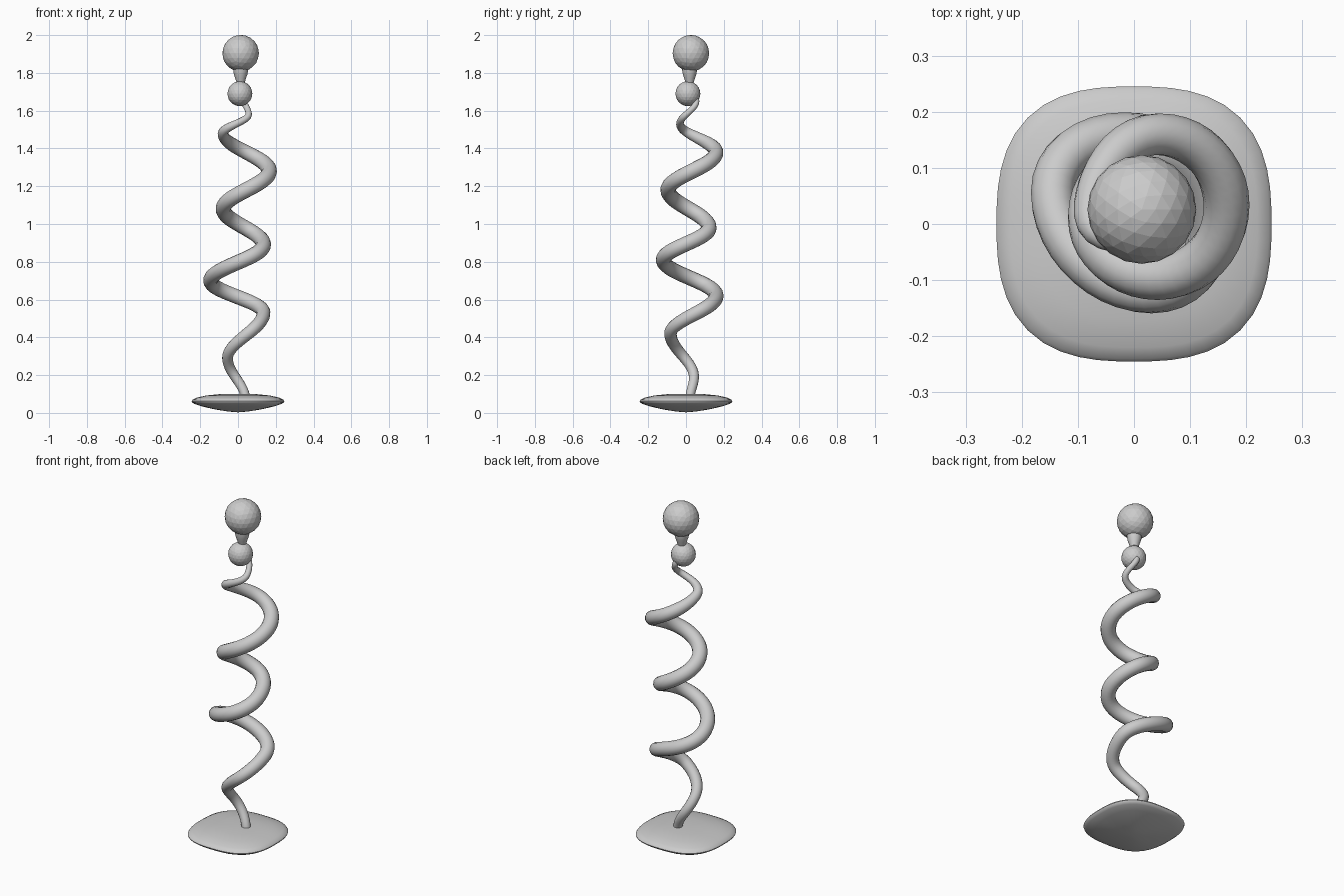
import bpy, bmesh, math

if "Cube" in bpy.data.objects:
    bpy.data.objects.remove(bpy.data.objects["Cube"])


def mesh_object(name, bm, smooth=None):
    bmesh.ops.recalc_face_normals(bm, faces=bm.faces[:])
    me = bpy.data.meshes.new(name)
    bm.to_mesh(me)
    bm.free()
    ob = bpy.data.objects.new(name, me)
    bpy.context.collection.objects.link(ob)
    if smooth:
        bpy.ops.object.select_all(action='DESELECT')
        ob.select_set(True)
        bpy.context.view_layer.objects.active = ob
        bpy.ops.object.shade_smooth_by_angle(angle=math.radians(smooth))
    return ob


def lathe(name, profile, centre, sides, power=2.0, smooth=40):
    """Stack of superellipse rings from (radius, z) pairs; zero radius closes the end."""
    bm = bmesh.new()
    rings = []
    for r, z in profile:
        if r == 0:
            rings.append([bm.verts.new((centre[0], centre[1], z))] * sides)
            continue
        ring = []
        for i in range(sides):
            a = 2 * math.pi * i / sides
            c, s = math.cos(a), math.sin(a)
            k = r / (abs(c) ** power + abs(s) ** power) ** (1 / power)
            ring.append(bm.verts.new((centre[0] + k * c, centre[1] + k * s, z)))
        rings.append(ring)
    for lo, hi in zip(rings, rings[1:]):
        for i in range(sides):
            j = (i + 1) % sides
            bm.faces.new(list(dict.fromkeys((lo[i], lo[j], hi[j], hi[i]))))
    return mesh_object(name, bm, smooth)


def ball(name, centre, radius):
    bm = bmesh.new()
    bmesh.ops.create_icosphere(bm, subdivisions=3, radius=radius)
    bmesh.ops.translate(bm, verts=bm.verts[:], vec=centre)
    return mesh_object(name, bm)


def sample(keys, z, ease=True):
    """Interpolate (z, value) keys, eased so each key is a turning point."""
    for (z0, v0), (z1, v1) in zip(keys, keys[1:]):
        if z <= z1:
            t = max(0.0, (z - z0) / (z1 - z0))
            if ease:
                t = 0.5 - 0.5 * math.cos(math.pi * t)
            return v0 + (v1 - v0) * t
    return keys[-1][1]


# Cushion-shaped base
lathe("base", [(0, 0.003), (0.05, 0.007), (0.12, 0.018), (0.19, 0.034), (0.23, 0.047),
               (0.243, 0.056), (0.245, 0.062), (0.24, 0.07), (0.22, 0.08), (0.17, 0.092),
               (0.1, 0.099), (0, 0.1)], (0, 0), 48, power=2.7)

# Spiral stem: turning points seen from the front (x) and from the side (y)
xs = [(0.07, 0.04), (0.29, -0.055), (0.53, 0.135), (0.70, -0.145), (0.89, 0.135),
      (1.08, -0.078), (1.28, 0.165), (1.48, -0.08), (1.58, 0.057), (1.67, 0.025)]
ys = [(0.07, 0.02), (0.19, 0.042), (0.42, -0.082), (0.62, 0.16), (0.81, -0.12),
      (0.98, 0.122), (1.18, -0.095), (1.38, 0.16), (1.53, -0.032), (1.65, 0.055), (1.67, 0.05)]
rs = [(0.07, 0.024), (0.3, 0.029), (0.6, 0.039), (1.3, 0.041), (1.42, 0.036),
      (1.53, 0.02), (1.6, 0.016), (1.67, 0.016)]
n = 161
curve = bpy.data.curves.new("spiral_stem", 'CURVE')
curve.dimensions = '3D'
curve.bevel_depth = 1.0
curve.bevel_resolution = 5
curve.use_fill_caps = True
spline = curve.splines.new('POLY')
spline.points.add(n - 1)
for i, p in enumerate(spline.points):
    z = 0.07 + 1.6 * i / (n - 1)
    p.co = (sample(xs, z), sample(ys, z), z, 1)
    p.radius = sample(rs, z, ease=False)
stem = bpy.data.objects.new("spiral_stem", curve)
bpy.context.collection.objects.link(stem)
bpy.ops.object.select_all(action='DESELECT')
stem.select_set(True)
bpy.context.view_layer.objects.active = stem
bpy.ops.object.convert(target='MESH')
bpy.ops.object.shade_smooth_by_angle(angle=math.radians(50))

# Balls and the small neck between them
ball("lower_ball", (0.01, 0.01, 1.69), 0.066)
lathe("neck", [(0, 1.74), (0.022, 1.75), (0.028, 1.77), (0.035, 1.79), (0.038, 1.805),
               (0.04, 1.825), (0, 1.84)], (0.014, 0.019), 20)
ball("top_ball", (0.014, 0.026, 1.904), 0.097)
